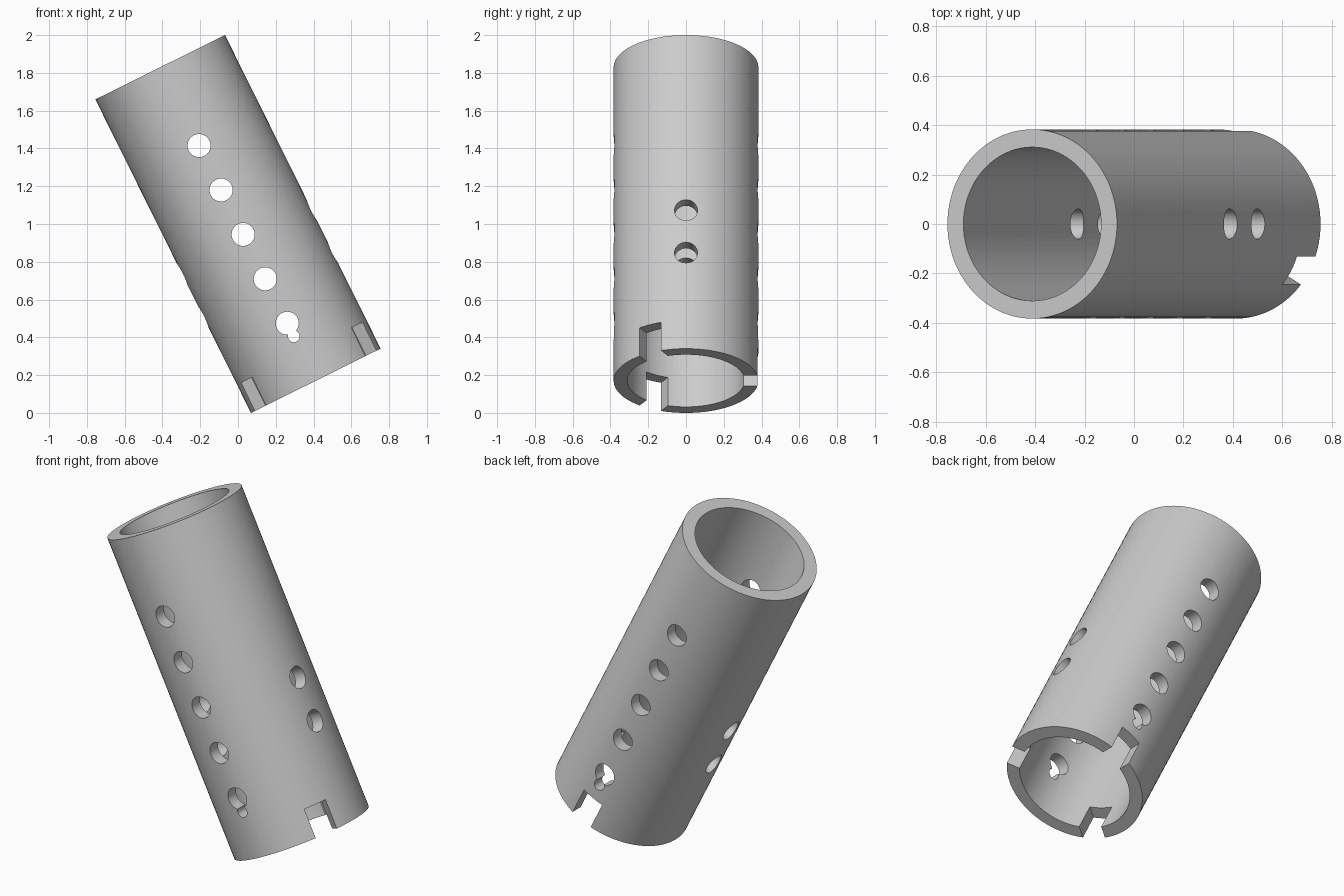
import bpy
import bmesh
import math
from mathutils import Matrix, Vector

cube = bpy.data.objects.get("Cube")
if cube:
    bpy.data.objects.remove(cube, do_unlink=True)

OUTER, INNER, LENGTH = 0.383, 0.311, 1.853
TILT = math.radians(-26.4)
SEGMENTS = 96

grey = bpy.data.materials.new("plain grey")
grey.use_nodes = True
grey.diffuse_color = (0.6, 0.6, 0.6, 1)
grey.node_tree.nodes["Principled BSDF"].inputs["Base Color"].default_value = (0.6, 0.6, 0.6, 1)


def add_object(name, bm):
    bmesh.ops.recalc_face_normals(bm, faces=bm.faces)
    mesh = bpy.data.meshes.new(name)
    bm.to_mesh(mesh)
    bm.free()
    mesh.materials.append(grey)
    obj = bpy.data.objects.new(name, mesh)
    bpy.context.collection.objects.link(obj)
    return obj


def cut(target, cutter):
    cutter.hide_render = True
    mod = target.modifiers.new("cut", 'BOOLEAN')
    mod.operation = 'DIFFERENCE'
    mod.solver = 'EXACT'
    mod.object = cutter
    bpy.context.view_layer.objects.active = target
    bpy.ops.object.modifier_apply(modifier=mod.name)
    bpy.data.objects.remove(cutter, do_unlink=True)


def drill(target, height, radius, axis):
    """Round hole through both walls, across the tube."""
    bm = bmesh.new()
    turn = Matrix.Rotation(math.pi / 2, 4, axis)
    bmesh.ops.create_cone(bm, cap_ends=True, segments=40, radius1=radius, radius2=radius,
                          depth=1.2, matrix=Matrix.Translation((0, 0, height)) @ turn)
    cut(target, add_object("hole_cutter", bm))


def notch(target, angle, width, depth):
    """Square slot through one wall at the lower rim."""
    bm = bmesh.new()
    place = (Matrix.Rotation(math.radians(angle), 4, 'Z')
             @ Matrix.Translation((0.35, 0, 0))
             @ Matrix.Diagonal((0.3, width, 2 * depth, 1)))
    bmesh.ops.create_cube(bm, size=1, matrix=place)
    cut(target, add_object("notch_cutter", bm))


# Hollow tube: a closed wall profile spun around the axis
bm = bmesh.new()
wall = [(OUTER, 0), (OUTER, LENGTH), (INNER, LENGTH), (INNER, 0)]
rings = []
for i in range(SEGMENTS):
    a = math.tau * i / SEGMENTS
    rings.append([bm.verts.new((r * math.cos(a), r * math.sin(a), z)) for r, z in wall])
for i, ring in enumerate(rings):
    following = rings[(i + 1) % SEGMENTS]
    for j in range(4):
        k = (j + 1) % 4
        bm.faces.new((ring[j], following[j], following[k], ring[k]))
tube = add_object("tube", bm)

# Row of holes front to back, with a small keyhole under the lowest
for i in range(5):
    drill(tube, 0.34 + 0.2625 * i, 0.061, 'X')
drill(tube, 0.262, 0.031, 'X')

# Two holes side to side
for height in (0.568, 0.819):
    drill(tube, height, 0.061, 'Y')

# Three evenly spaced notches in the lower rim
for angle in (-30, 90, 210):
    notch(tube, angle, 0.13, 0.167)

# Lean the tube so that it rests on the edge of its lower rim
lean = Matrix.Rotation(TILT, 4, 'Y')
centre = lean @ Vector((0, 0, LENGTH / 2))
tube.data.transform(Matrix.Translation((-centre.x, 0, 1 - centre.z)) @ lean)

bpy.ops.object.select_all(action='DESELECT')
tube.select_set(True)
bpy.context.view_layer.objects.active = tube
bpy.ops.object.shade_smooth_by_angle(angle=math.radians(30))
